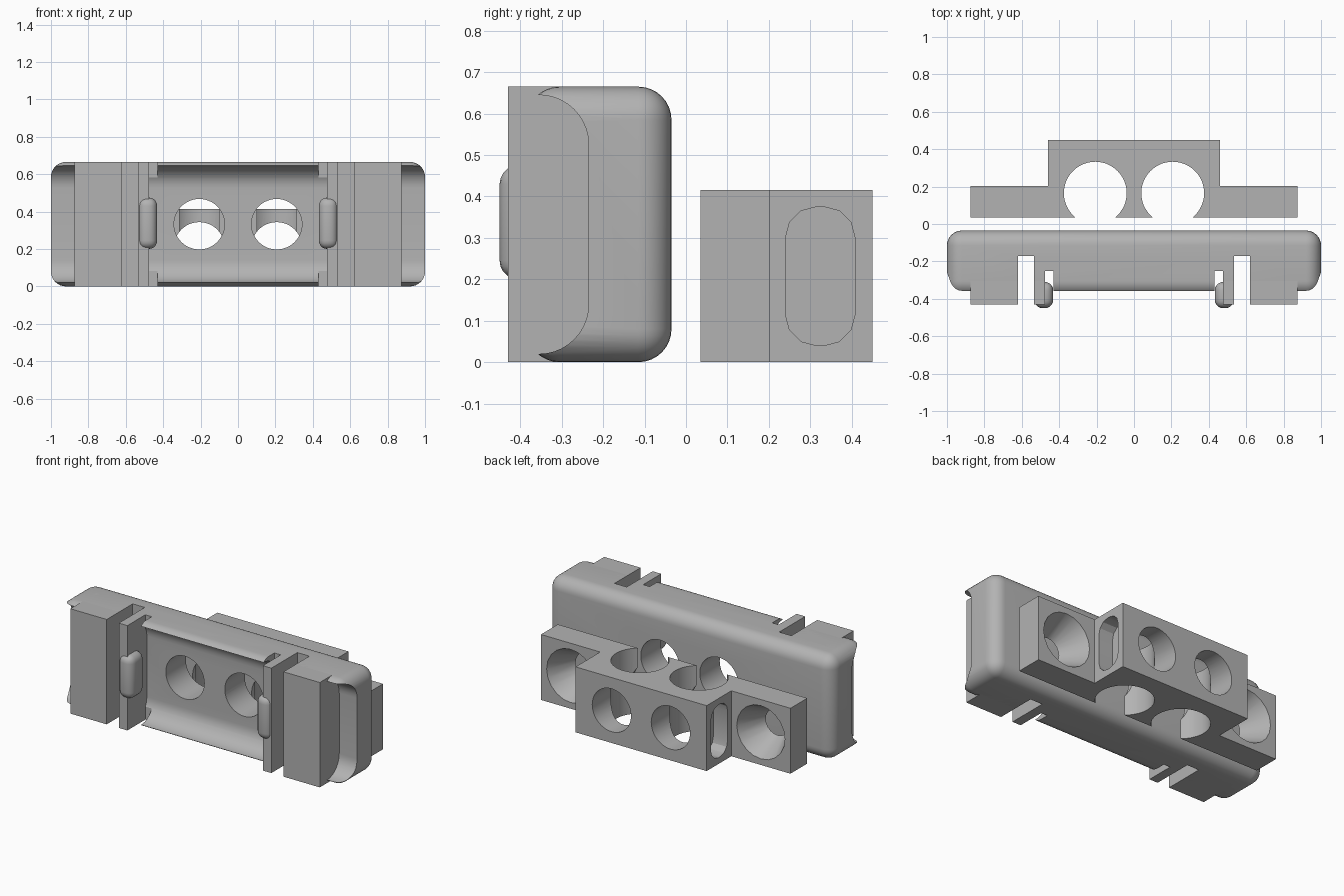
import bpy
import math
from mathutils import Vector

cube = bpy.data.objects.get("Cube")
if cube:
    bpy.data.objects.remove(cube, do_unlink=True)

grey = bpy.data.materials.new("light_grey")
grey.use_nodes = True
COLOUR = (0.45, 0.45, 0.45, 1)
grey.diffuse_color = COLOUR
grey.node_tree.nodes["Principled BSDF"].inputs["Base Color"].default_value = COLOUR

H = 0.665          # cover height
BRACKET_H = 0.415  # bracket height
FORWARD = (math.radians(-90), 0, 0)


def finish(name):
    ob = bpy.context.object
    ob.name = name
    bpy.ops.object.transform_apply(location=False, rotation=True, scale=True)
    ob.data.materials.append(grey)
    return ob


def apply(ob, mod):
    bpy.ops.object.select_all(action='DESELECT')
    bpy.context.view_layer.objects.active = ob
    ob.select_set(True)
    bpy.ops.object.modifier_apply(modifier=mod.name)


def box(name, x, y, z):
    lo, hi = Vector((x[0], y[0], z[0])), Vector((x[1], y[1], z[1]))
    bpy.ops.mesh.primitive_cube_add(size=1, location=(lo + hi) / 2)
    bpy.context.object.scale = hi - lo
    return finish(name)


def rod(name, radius, depth, location, rotation=(0, 0, 0)):
    bpy.ops.mesh.primitive_cylinder_add(vertices=48, radius=radius, depth=depth,
                                        location=location, rotation=rotation)
    return finish(name)


def bevel(ob, width, segments, axis=None):
    """Round all edges, or only those running along one axis."""
    mod = ob.modifiers.new("round", 'BEVEL')
    mod.width, mod.segments = width, segments
    if axis is not None:
        mod.limit_method = 'WEIGHT'
        weight = ob.data.attributes.new("bevel_weight_edge", 'FLOAT', 'EDGE')
        for e in ob.data.edges:
            a, b = (ob.data.vertices[i].co for i in e.vertices)
            weight.data[e.index].value = float(abs((b - a).normalized()[axis]) > 0.9)
    apply(ob, mod)
    return ob


def combine(ob, other, operation='DIFFERENCE'):
    mod = ob.modifiers.new("join", 'BOOLEAN')
    mod.operation, mod.solver, mod.object = operation, 'EXACT', other
    apply(ob, mod)
    bpy.data.objects.remove(other, do_unlink=True)


def span(side, a, b):
    return sorted((side * a, side * b))


def smooth(ob):
    bpy.ops.object.select_all(action='DESELECT')
    bpy.context.view_layer.objects.active = ob
    ob.select_set(True)
    bpy.ops.object.shade_smooth_by_angle(angle=math.radians(20))


# Rounded cover, scooped out along its front
cover = bevel(box("cover", (-1, 1), (-0.385, -0.035), (0, H)), 0.08, 8)
scoop = box("scoop", (-1.2, 1.2), (-0.7, -0.235), (0.02, H - 0.02))
combine(cover, bevel(scoop, 0.12, 10, axis=0))

for side in (-1, 1):
    # Slots beside the clips and viewing holes
    combine(cover, box("slot", span(side, 0.535, 0.62), (-0.6, -0.17), (-0.1, 0.8)))
    combine(cover, box("relief", span(side, 0.43, 0.475), (-0.6, -0.25), (-0.1, 0.8)))
    combine(cover, rod("hole", 0.135, 0.6, (side * 0.207, -0.2, H / 2), FORWARD))

    # End blocks, spring clips and their catches
    box("end_block", span(side, 0.62, 0.875), (-0.43, -0.17), (0, H))
    box("clip", span(side, 0.475, 0.535), (-0.43, -0.17), (0, H))
    catch = box("catch", span(side, 0.432, 0.534), (-0.45, -0.31), (0.2, 0.475))
    smooth(bevel(catch, 0.045, 5))
smooth(cover)

# Stepped bracket behind the cover
bracket = box("bracket", (-0.875, 0.875), (0.035, 0.203), (0, BRACKET_H))
combine(bracket, box("middle", (-0.46, 0.46), (0.035, 0.45), (0, BRACKET_H)), 'UNION')

mid = BRACKET_H / 2
for side in (-1, 1):
    x = side * 0.207
    # Upright bores and cross holes
    combine(bracket, rod("bore", 0.168, 1, (x, 0.165, mid)))
    combine(bracket, rod("cross_hole", 0.136, 1, (x, 0.25, mid), FORWARD))
    # Tapered screw holes in the wings
    bpy.ops.mesh.primitive_cone_add(vertices=20, radius1=0.08, radius2=0.172, depth=0.18,
                                    location=(side * 0.667, 0.119, mid), rotation=FORWARD)
    combine(bracket, finish("countersink"))
    # Rounded side pockets
    pocket = box("pocket", span(side, 0.36, 0.6), (0.24, 0.408), (0.04, 0.375))
    combine(bracket, bevel(pocket, 0.075, 3, axis=0))
smooth(bracket)
